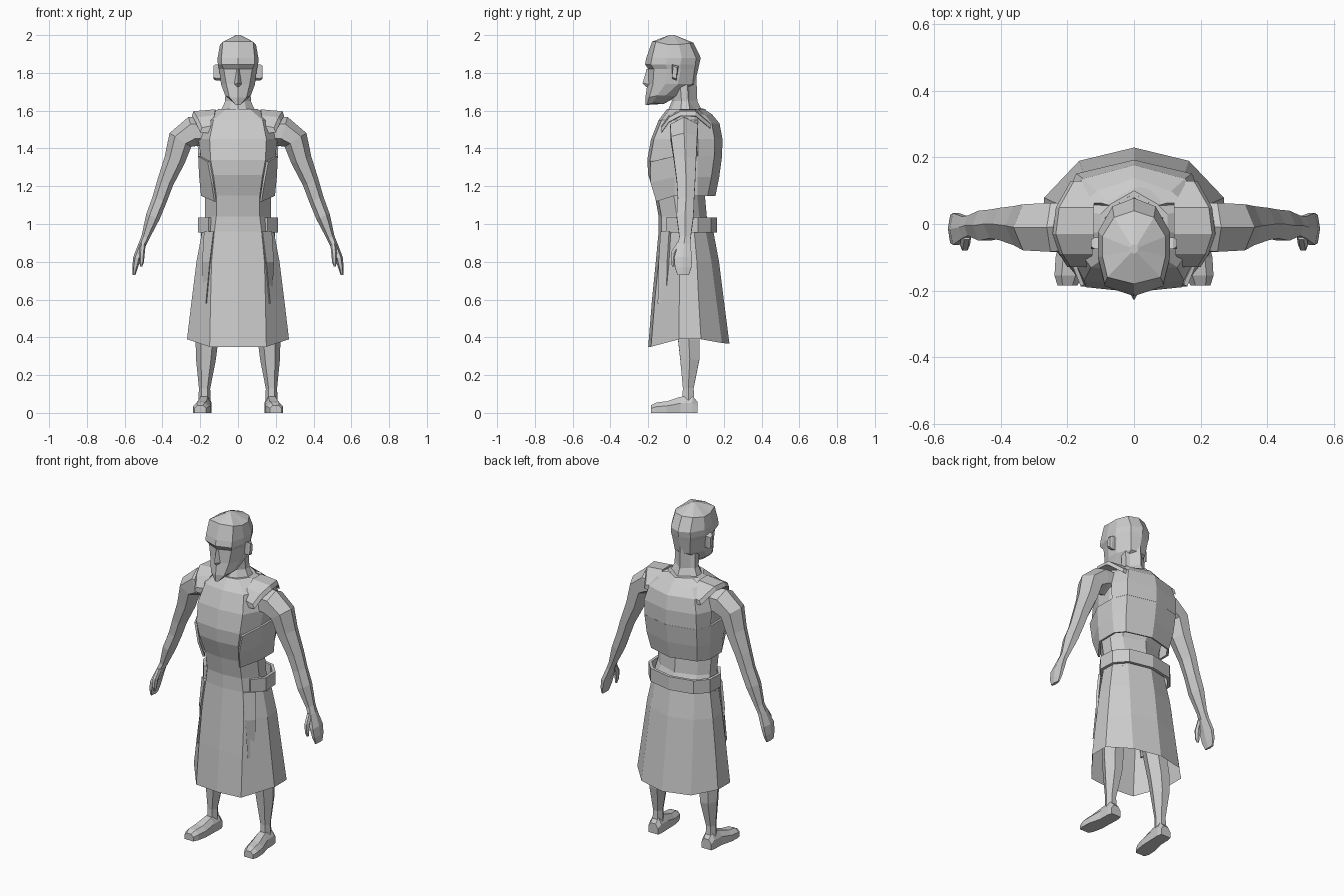
import bpy, bmesh
from mathutils import Vector

mat = bpy.data.materials.new("plain grey")
mat.diffuse_color = (0.6, 0.6, 0.6, 1)


def loft(name, rings, closed=True, caps=(True, True), mirror=False, thick=0):
    """Skin a list of equal-length point rings."""
    bm = bmesh.new()
    rows = [[bm.verts.new(p) for p in r] for r in rings]
    n = len(rows[0])
    for a, b in zip(rows, rows[1:]):
        for i in range(n if closed else n - 1):
            j = (i + 1) % n
            bm.faces.new((a[i], a[j], b[j], b[i]))
    if closed and caps[0]:
        bm.faces.new(rows[0][::-1])
    if closed and caps[1]:
        bm.faces.new(rows[-1])
    bmesh.ops.recalc_face_normals(bm, faces=bm.faces)
    me = bpy.data.meshes.new(name)
    bm.to_mesh(me)
    bm.free()
    me.materials.append(mat)
    ob = bpy.data.objects.new(name, me)
    bpy.context.collection.objects.link(ob)
    if mirror:
        m = ob.modifiers.new("mirror", 'MIRROR')
        m.merge_threshold = 0.001
    if thick:
        s = ob.modifiers.new("thickness", 'SOLIDIFY')
        s.thickness = thick
        s.offset = 0
    return ob


def ring(z, w, yf, yb, fw, bw, slope=0.0, fin=0.015, bin_=0.04):
    """Ten-sided symmetric section; slope lifts the sides."""
    d = yb - yf
    half = [(0, yf, z), (fw, yf + fin, z), (w, yf + .38 * d, z + slope),
            (w, yf + .65 * d, z + slope), (bw, yb - bin_, z + slope * .5), (0, yb, z + slope * .4)]
    return half + [(-x, y, h) for x, y, h in half[-2:0:-1]]


def tube(path, n=6):
    """Sections across a path of (x, y, z, radius across, radius along y)."""
    import math
    pts = [Vector(p[:3]) for p in path]
    out = []
    for i, p in enumerate(path):
        t = (pts[min(i + 1, len(pts) - 1)] - pts[max(i - 1, 0)]).normalized()
        u = Vector((0, 1, 0))
        v = t.cross(u).normalized()
        out.append([pts[i] + v * p[3] * math.cos(a) + u * p[4] * math.sin(a)
                    for a in [2 * math.pi * k / n for k in range(n)]])
    return out


# robe and torso in one sweep, open at the hem
loft("robe", [ring(*r) for r in [
    (.35, .27, -.20, .23, .15, .165, .04),
    (.60, .245, -.18, .20, .145, .155),
    (.80, .22, -.16, .175, .14, .145),
    (.96, .19, -.145, .145, .125, .13),
    (1.04, .175, -.145, .11, .115, .12),
    (1.15, .175, -.165, .10, .115, .13),
    (1.26, .185, -.20, .13, .13, .15),
    (1.34, .195, -.205, .15, .145, .16),
    (1.45, .21, -.185, .16, .15, .16),
    (1.55, .20, -.145, .15, .13, .13),
    (1.61, .10, -.10, .10, .06, .07)]], caps=(False, True))

# neck
loft("neck", [ring(*r) for r in [
    (1.57, .105, -.11, .10, .05, .06),
    (1.65, .068, -.075, .06, .035, .045),
    (1.78, .065, -.09, .055, .035, .04)]])

# head, from jaw to crown
loft("head", [ring(*r) for r in [
    (1.63, .022, -.215, -.12, .012, .012, .01, .01, .01),
    (1.67, .068, -.215, -.05, .045, .045, .01, .02, .01),
    (1.74, .09, -.205, .045, .062, .05, 0, .03, .01),
    (1.82, .10, -.20, .065, .075, .06, 0, .03, .02),
    (1.845, .107, -.217, .07, .088, .065, 0, .03, .02),
    (1.88, .108, -.21, .078, .088, .065, 0, .03, .025),
    (1.965, .095, -.18, .04, .08, .06, -.015, .02, .02),
    (2.0, .012, -.09, -.06, .008, .008, 0, .005, .005)]])

# nose and ears
loft("nose", [[(-.008, -.195, 1.82), (.008, -.195, 1.82), (0, -.208, 1.82)],
              [(-.02, -.195, 1.74), (.02, -.195, 1.74), (0, -.23, 1.745)],
              [(-.01, -.195, 1.725), (.01, -.195, 1.725), (0, -.21, 1.725)]])
loft("ear", [[(x, -.075 + s, 1.845 - s), (x, -.04 - s, 1.835 - s),
              (x, -.05, 1.76 + s), (x, -.075, 1.77 + s)]
             for x, s in ((.085, 0), (.118, 0), (.13, .008))], mirror=True)

# arm with hand
loft("arm", tube([
    (.15, -.005, 1.49, .075, .08), (.24, -.01, 1.49, .08, .085),
    (.305, -.01, 1.445, .068, .08), (.335, -.005, 1.34, .056, .068),
    (.385, 0, 1.22, .044, .056), (.415, .0, 1.13, .04, .05),
    (.45, -.005, 1.04, .038, .052), (.49, -.005, .93, .022, .035),
    (.508, -.01, .89, .02, .038), (.535, -.015, .82, .02, .055),
    (.545, -.015, .77, .015, .05), (.551, -.015, .73, .008, .035)]), mirror=True)
loft("thumb", tube([
    (.503, -.03, .90, .015, .02), (.508, -.062, .85, .015, .02),
    (.51, -.068, .80, .012, .014), (.513, -.066, .775, .006, .008)]), mirror=True)

# leg and foot
loft("leg", tube([
    (.11, 0, .95, .085, .10), (.125, 0, .75, .08, .09), (.15, 0, .52, .062, .07),
    (.165, .015, .38, .06, .065), (.17, .02, .28, .052, .058),
    (.177, .012, .13, .03, .033), (.178, .012, .05, .032, .038)]), mirror=True)
loft("foot", [[(x - w, y, 0), (x + w, y, 0), (x + w, y, h * .6),
               (x + w * .5, y, h), (x - w * .5, y, h), (x - w, y, h * .6)]
              for y, x, w, h in [(.06, .178, .032, .06), (.035, .178, .038, .09),
                                 (-.03, .18, .038, .085), (-.10, .19, .046, .062),
                                 (-.155, .197, .042, .055), (-.185, .20, .03, .04)]],
     mirror=True)

# open-fronted vest standing off the back
loft("vest", [[(0, yb, z), (bw, yb - .04, z), (w, .06, z), (w, -.06, z), (fw, yf, z - .03)]
              for z, w, bw, yb, fw, yf in [(1.15, .19, .15, .15, .12, -.155),
                                           (1.25, .20, .165, .17, .135, -.185),
                                           (1.36, .205, .17, .185, .155, -.185)]],
     closed=False, mirror=True, thick=.012)
loft("vest_back", [[(0, yb, z), (bw, yb - .04, z), (w, .06, z)]
                   for z, w, bw, yb in [(1.36, .205, .17, .185), (1.45, .21, .17, .187),
                                        (1.53, .19, .15, .172), (1.575, .15, .11, .135),
                                        (1.605, .10, .06, .09)]],
     closed=False, mirror=True, thick=.012)

# arched shoulder pads
loft("shoulder_pad", [[(a, y, z), (b, y, z - .01), (b + .01, y, z - .035), (a, y, z - .04)]
                      for y, a, b, z in [(-.13, .14, .19, 1.52), (-.09, .125, .215, 1.575),
                                         (-.03, .12, .235, 1.607), (.05, .12, .225, 1.607),
                                         (.13, .12, .18, 1.54)]], mirror=True)

# belt around the sides and back
loft("belt", [[(0, .155, z), (.14, .125, z), (.198, .06, z), (.203, -.03, z), (.15, -.10, z)]
              for z in (.955, 1.035)], closed=False, mirror=True, thick=.018)

# hanging sash ends at the edges of the front panel
loft("sash_end", [[(x, y, z), (x + w, y + .045, z), (x + w - .01, y + .055, z), (x - .01, y + .02, z)]
                  for x, y, z, w in [(.13, -.135, .96, .05), (.15, -.145, .80, .04),
                                     (.17, -.15, .58, .01)]], mirror=True)
